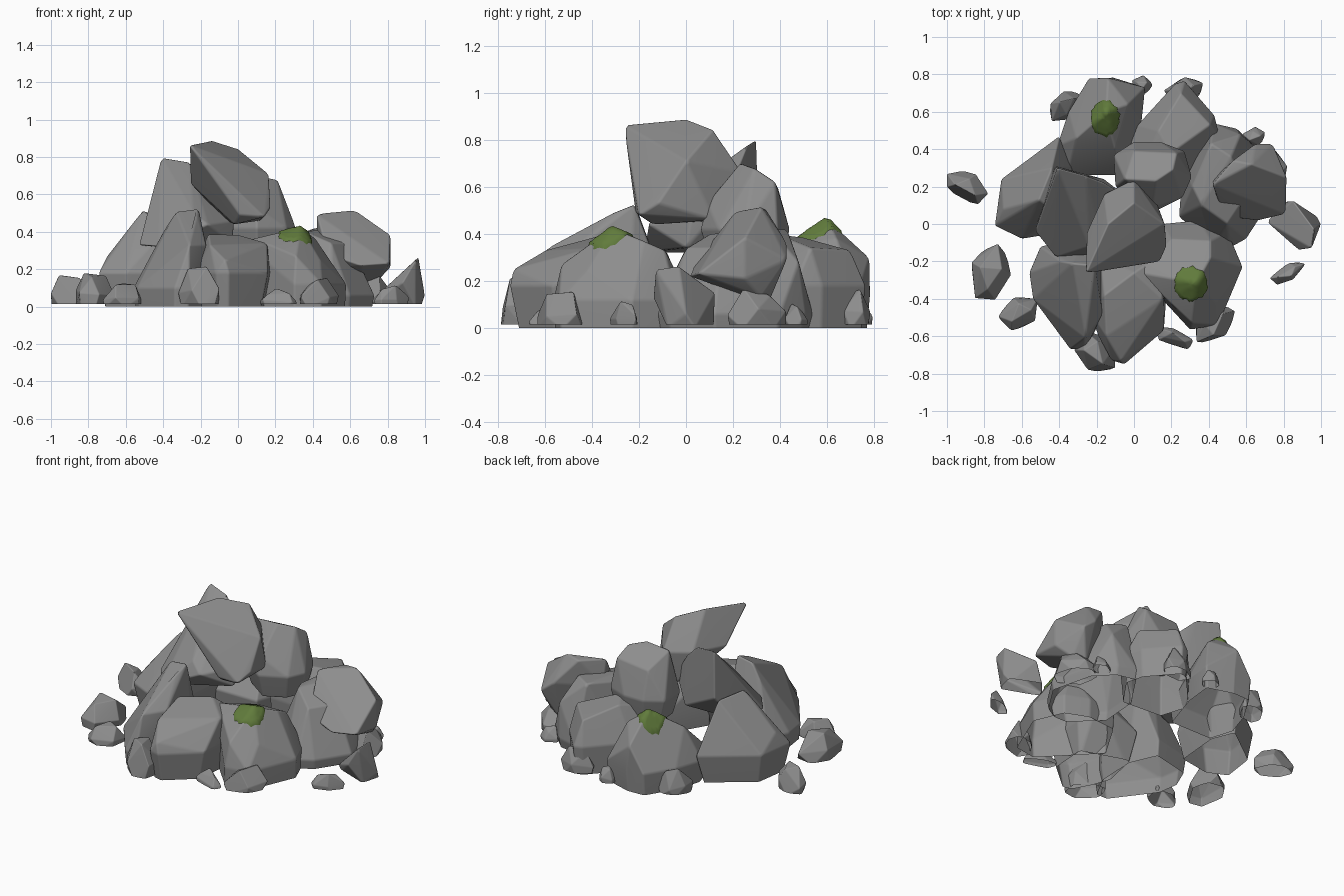
import bpy
import bmesh
import math
import random
from mathutils import Vector
from mathutils.bvhtree import BVHTree

default_cube = bpy.data.objects.get("Cube")
if default_cube:
    bpy.data.objects.remove(default_cube, do_unlink=True)


def make_material(name, colour):
    material = bpy.data.materials.new(name)
    material.use_nodes = True
    material.diffuse_color = (*colour, 1)
    shader = material.node_tree.nodes["Principled BSDF"]
    shader.inputs["Base Color"].default_value = (*colour, 1)
    shader.inputs["Roughness"].default_value = 0.9
    return material


stone = make_material("grey_stone", (0.27, 0.27, 0.27))
moss_green = make_material("moss_green", (0.12, 0.2, 0.045))


def add_object(name, bm, material):
    mesh = bpy.data.meshes.new(name)
    bm.to_mesh(mesh)
    bm.free()
    mesh.materials.append(material)
    mesh.shade_smooth()
    obj = bpy.data.objects.new(name, mesh)
    bpy.context.scene.collection.objects.link(obj)
    return obj


def hull_stone(name, points, worn, ground=0):
    """Wrap points in a faceted stone with worn edges, cut open at the ground."""
    bm = bmesh.new()
    for point in points:
        bm.verts.new(point)
    bmesh.ops.convex_hull(bm, input=bm.verts[:])
    loose = [v for v in bm.verts if not v.link_faces]
    bmesh.ops.delete(bm, geom=loose, context="VERTS")
    bmesh.ops.dissolve_limit(bm, angle_limit=math.radians(8),
                             verts=bm.verts[:], edges=bm.edges[:])
    bmesh.ops.recalc_face_normals(bm, faces=bm.faces[:])
    surface = BVHTree.FromBMesh(bm)
    edges = [e for e in bm.edges if e.calc_face_angle(0) > math.radians(12)]
    bmesh.ops.bevel(bm, geom=edges, offset=worn, offset_type="OFFSET", segments=2,
                    profile=0.5, affect="EDGES", clamp_overlap=True)
    bmesh.ops.bisect_plane(bm, geom=bm.verts[:] + bm.edges[:] + bm.faces[:],
                           plane_co=(0, 0, ground), plane_no=(0, 0, -1),
                           clear_outer=True)
    obj = add_object(name, bm, stone)
    obj.modifiers.new("flat_facets", "WEIGHTED_NORMAL")
    return surface


def boulder(name, outline, waist, floor, crown, tuck=0.92):
    """Widest outline at waist height, tucked in at the floor, crown on top."""
    middle = sum((Vector(p) for p in outline), Vector((0, 0))) / len(outline)
    points = [Vector(p) for p in crown]
    for corner in outline:
        foot = middle.lerp(Vector(corner), tuck)
        points.append(Vector((*corner, waist)))
        points.append(Vector((*foot, floor)))
    return hull_stone(name, points, 0.01)


def pebble(name, x, y, width, depth, height, skew, seed):
    """Small seeded stone: buried foot, bulging middle and a chipped top."""
    rng = random.Random(seed)
    points = []
    for count, reach, z in ((6, 0.9, 0), (5, 1, 0.4), (3, 0.55, 0.95)):
        start = rng.uniform(0, math.tau)
        for i in range(count):
            turn = start + math.tau * i / count + rng.uniform(-0.25, 0.25)
            px = reach * math.cos(turn)
            lift = z * rng.uniform(0.8, 1.2)
            points.append(Vector((px, reach * math.sin(turn) + skew * px, lift)))
    low = [min(p[k] for p in points) for k in range(3)]
    high = [max(p[k] for p in points) for k in range(3)]
    size = (width, depth, height + 0.02)
    origin = (x - width / 2, y - depth / 2, -0.005)
    fitted = [[origin[k] + size[k] * (p[k] - low[k]) / (high[k] - low[k])
               for k in range(3)] for p in points]
    hull_stone(name, fitted, 0.005, 0.015)


def moss_patch(name, surface, x, y, rx, ry, seed):
    """Ragged cushion draped over a stone, thin at its rim."""
    rng = random.Random(seed)
    rings, sides = 7, 30
    ragged = [rng.uniform(0.9, 1.06) for _ in range(sides)]
    bm = bmesh.new()

    def drape(px, py, lift):
        hit = surface.ray_cast(Vector((px, py, 2)), Vector((0, 0, -1)))
        return bm.verts.new(hit[0] + hit[1] * lift)

    centre = drape(x, y, 0.009)
    previous = None
    for r in range(1, rings + 1):
        t = r / rings
        lift = -0.006 if r == rings else 0.009 + rng.uniform(-0.001, 0.001)
        ring = []
        for s in range(sides):
            turn = math.tau * s / sides
            reach = t * (1 + (ragged[s] - 1) * t)
            ring.append(drape(x + rx * reach * math.cos(turn),
                              y + ry * reach * math.sin(turn), lift))
        for s in range(sides):
            n = (s + 1) % sides
            if previous:
                bm.faces.new((previous[s], ring[s], ring[n], previous[n]))
            else:
                bm.faces.new((centre, ring[s], ring[n]))
        previous = ring
    add_object(name, bm, moss_green)


# Upper stones
hull_stone("summit_boulder",
           [(-.26, -.265, .865), (-.14, 0, .89), (0, .115, .845), (.165, 0, .71),
            (.175, -.12, .53), (.14, -.2, .48), (-.02, -.14, .44), (-.255, -.05, .66),
            (.01, -.215, .49), (0, .24, .66), (-.16, .16, .67), (-.07, .18, .46),
            (.12, .12, .46)], 0.01)
hull_stone("left_shoulder_boulder",
           [(-.41, .3, .8), (-.26, .26, .775), (-.16, .22, .68), (-.53, -.04, .33),
            (-.42, -.18, .32), (-.16, -.16, .44), (-.24, -.12, .5), (-.42, .31, .5),
            (-.16, .24, .36), (-.47, .16, .32), (-.02, .02, .46), (-.03, .14, .5),
            (-.03, 0, .34)], 0.01)
boulder("rear_shoulder_boulder",
        [(-.1, .2), (-.11, .37), (0, .44), (.14, .44), (.27, .39), (.31, .25), (.26, .14),
         (.1, .06)], .42, .27,
        [(-.05, .24, .69), (.12, .23, .7), (.21, .29, .68), (.23, .38, .62), (0, .39, .6),
         (.1, .09, .53)], 0.8)
hull_stone("right_perched_boulder",
           [(.42, .24, .33), (.42, .21, .495), (.53, .34, .505), (.63, .32, .515),
            (.48, .04, .28), (.66, .015, .22), (.81, .05, .23), (.815, .25, .21),
            (.815, .25, .385), (.74, .43, .29), (.65, .43, .36), (.74, .32, .13),
            (.66, .35, .1), (.52, .12, .2)], 0.01)

# Ground ring of boulders, with feet sunk below the cut
boulder("front_left_boulder",
        [(-.5, -.12), (-.56, -.26), (-.54, -.4), (-.34, -.67), (-.26, -.67),
         (-.17, -.5), (-.16, -.24), (-.24, -.06)], .1, -.05,
        [(-.39, -.2, .42), (-.33, -.21, .51), (-.21, -.22, .525), (-.22, -.31, .49),
         (-.26, -.61, .33), (-.17, -.48, .33)])
boulder("front_centre_boulder",
        [(-.24, -.46), (-.19, -.6), (-.12, -.73), (-.05, -.75), (.16, -.57), (.18, -.3),
         (-.18, -.18)], .18, -.05,
        [(-.16, -.38, .39), (0, -.26, .385), (.155, -.4, .34), (-.07, -.735, .25),
         (-.15, -.6, .33), (.12, -.18, .3)], 0.8)
front_right = boulder("front_right_boulder",
        [(0, -.25), (.15, 0), (.35, .02), (.5, -.04), (.58, -.23), (.45, -.54),
         (.3, -.565), (.15, -.41)], .12, -.05,
        [(.335, -.315, .425), (.41, -.18, .37), (.15, -.27, .375), (.02, -.26, .35),
         (.41, -.09, .33), (.2, -.08, .32), (.46, -.25, .29), (.44, -.42, .25),
         (.31, -.53, .27), (.17, -.4, .33)], 0.97)
boulder("right_boulder",
        [(.24, .04), (.26, .3), (.42, .54), (.55, .51), (.66, .4), (.73, .12),
         (.6, -.08), (.51, -.13), (.42, -.13)], .06, -.05,
        [(.36, .1, .4), (.31, .2, .38), (.41, .43, .42), (.52, .36, .42), (.5, 0, .34),
         (.6, .15, .34), (.57, .48, .28)])
boulder("rear_right_boulder",
        [(-.02, .44), (.02, .53), (.22, .75), (.27, .765), (.43, .58), (.46, .46),
         (.32, .26), (.03, .28)], .18, -.05,
        [(.13, .5, .385), (.41, .53, .34), (.25, .7, .33), (.2, .38, .4), (.04, .3, .34)])
rear_left = boulder("rear_left_boulder",
        [(-.41, .42), (-.35, .6), (-.24, .78), (-.12, .785), (.06, .73), (.04, .54),
         (-.05, .26), (-.36, .26)], .14, -.05,
        [(-.15, .6, .465), (-.31, .46, .35), (-.03, .64, .38), (-.1, .4, .33),
         (-.14, .78, .3)])
boulder("left_boulder",
        [(-.745, -.01), (-.71, .24), (-.4, .47), (-.33, .3), (-.36, -.04), (-.6, -.08)],
        .18, -.05,
        [(-.7, .08, .27), (-.51, .13, .515), (-.44, .3, .49), (-.38, .04, .42)], 0.8)

# Pointed stone leaning outward on the right
hull_stone("pointed_stone",
           [(.965, -.03, .265), (.95, -.13, .25), (.85, .125, .15), (1, 0, .06),
            (.88, -.14, .13), (.71, .01, .03), (.76, -.02, .08), (.8, .12, 0),
            (.95, -.08, 0), (.98, .04, 0), (.74, 0, 0)], 0.008, 0.015)

# Scattered pebbles: x, y, width, depth, height, skew
pebbles = [
    (-.89, .195, .22, .18, .155, -.4), (-.763, -.255, .21, .3, .165, .2),
    (-.62, -.48, .21, .18, .11, .3), (-.21, -.68, .22, .22, .2, -.3),
    (.215, -.61, .2, .12, .085, -.7), (.435, -.535, .21, .2, .14, .5),
    (.82, -.265, .19, .12, .1, .8), (.045, .745, .11, .1, .09, 0),
    (.265, .72, .21, .13, .15, .2), (.64, .47, .12, .1, .09, 0),
    (.71, .3, .22, .25, .155, -.3), (-.36, .63, .18, .16, .16, .4)]
for number, settings in enumerate(pebbles, 1):
    pebble(f"pebble_{number}", *settings, seed=number)

# Moss cushions
moss_patch("front_moss", front_right, .305, -.32, .095, .1, 3)
moss_patch("rear_moss", rear_left, -.155, .565, .085, .105, 8)
